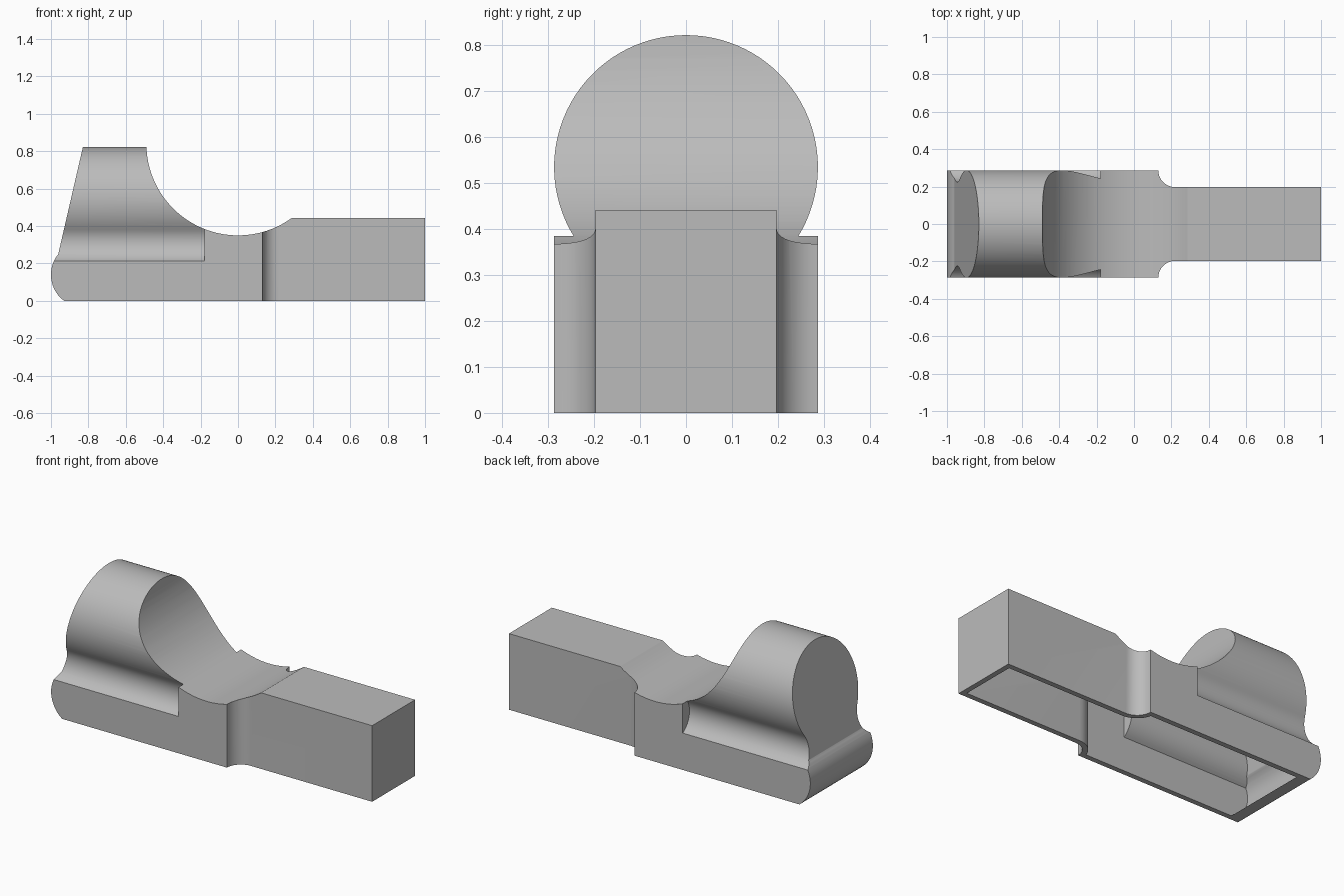
import bpy, bmesh
from math import sin, cos, pi, sqrt, atan2, asin, radians
from mathutils import Vector

cube = bpy.data.objects.get("Cube")
if cube:
    bpy.data.objects.remove(cube, do_unlink=True)

WALL = 0.03
HALF = 0.287            # half width of the wide body
NOTCH_X = -0.18         # where the side notches end

grey = bpy.data.materials.new("plain grey")
grey.use_nodes = True
grey.diffuse_color = (0.5, 0.5, 0.5, 1)
grey.node_tree.nodes["Principled BSDF"].inputs["Base Color"].default_value = (0.5, 0.5, 0.5, 1)


def arc(cx, cy, r, a0, a1, n):
    return [(cx + r * cos(a0 + (a1 - a0) * i / n),
             cy + r * sin(a0 + (a1 - a0) * i / n)) for i in range(n + 1)]


def prism(name, points, place, lo, hi):
    """Extrude a 2D outline between lo and hi; place maps (u, v, w) to xyz."""
    bm = bmesh.new()
    face = bm.faces.new([bm.verts.new(place(u, v, lo)) for u, v in points])
    out = bmesh.ops.extrude_face_region(bm, geom=[face])
    move = Vector(place(0, 0, hi)) - Vector(place(0, 0, lo))
    bmesh.ops.translate(bm, vec=move,
                        verts=[g for g in out["geom"] if isinstance(g, bmesh.types.BMVert)])
    bmesh.ops.recalc_face_normals(bm, faces=bm.faces)
    mesh = bpy.data.meshes.new(name)
    bm.to_mesh(mesh)
    bm.free()
    mesh.materials.append(grey)
    ob = bpy.data.objects.new(name, mesh)
    bpy.context.collection.objects.link(ob)
    return ob


def combine(ob, other, operation):
    """Apply a boolean and discard the helper."""
    mod = ob.modifiers.new("boolean", "BOOLEAN")
    mod.operation, mod.solver, mod.object = operation, "EXACT", other
    bpy.context.view_layer.update()
    deps = bpy.context.evaluated_depsgraph_get()
    mesh = bpy.data.meshes.new_from_object(ob.evaluated_get(deps))
    ob.modifiers.clear()
    ob.data = mesh
    bpy.data.objects.remove(other, do_unlink=True)


def mirrored(half):
    return half + [(-u, v) for u, v in reversed(half)]


def body(name, t, floor):
    """The whole solid, shrunk inward by t and cut off at floor."""
    b = HALF - t

    # Keyhole cross-section of the tall round end
    ny, nz, nr = 0.345, 0.319, 0.12 + t
    ly, lz = 0, 0.535
    z_low = nz - sqrt(nr ** 2 - (ny - b) ** 2)
    start = atan2(z_low - nz, b - ny) + 2 * pi
    touch = atan2(lz - nz, ly - ny)
    half = [(b, -0.3)] + arc(ny, nz, nr, start, touch, 14)
    half += arc(ly, lz, HALF - t, touch - pi, pi / 2, 32)[1:-1]
    section = half + [(0, lz + HALF - t)] + [(-u, v) for u, v in reversed(half)]
    solid = prism(name, section, lambda u, v, w: (w, u, v), -1.2, NOTCH_X + t + 0.05)

    # Plan of the middle block narrowing into the bar
    r = 0.09 + t
    half = [(b, NOTCH_X + t)]
    half += [(y, x) for x, y in arc(0.22, HALF, r, pi + asin(t / r), 1.5 * pi, 10)]
    half += [(0.197 - t, 1.2)]
    plan = prism("plan", mirrored(half), lambda u, v, w: (v, u, w), -0.3, 0.7)
    combine(solid, plan, "UNION")

    # Side profile: rounded foot, sloped back, scooped saddle, bar
    join = 0.25 - 0.35 * t
    fr = 0.175 - t
    foot = []
    for i in range(17):
        z = join * i / 16
        foot.append((-0.825 - sqrt(fr ** 2 - (z - 0.14) ** 2), z))
    top, bar, sr = 0.83 - t, 0.442 - t, 0.49 + t
    slope_x = -0.961 + 1.026 * t + 0.23 * (top - 0.25)
    a0 = pi + asin((0.84 - top) / sr)
    a1 = 2 * pi - asin((0.84 - bar) / sr)
    side = foot + [(slope_x, top)] + arc(0, 0.84, sr, a0, a1, 36)
    side += [(1 - t, bar), (1 - t, floor)]
    if floor < 0:
        side.append((foot[0][0], floor))
    profile = prism("profile", side, lambda u, v, w: (u, w, v), -0.5, 0.5)
    combine(solid, profile, "INTERSECT")
    return solid


# Outer body hollowed from below to a thin shell
shell = body("hollow_body", 0, 0)
cavity = body("cavity", WALL, -0.1)
combine(shell, cavity, "DIFFERENCE")

bm = bmesh.new()
bm.from_mesh(shell.data)
bmesh.ops.remove_doubles(bm, verts=bm.verts, dist=0.0003)
bm.to_mesh(shell.data)
bm.free()

bpy.ops.object.select_all(action="DESELECT")
shell.select_set(True)
bpy.context.view_layer.objects.active = shell
bpy.ops.object.shade_smooth_by_angle(angle=radians(30))
